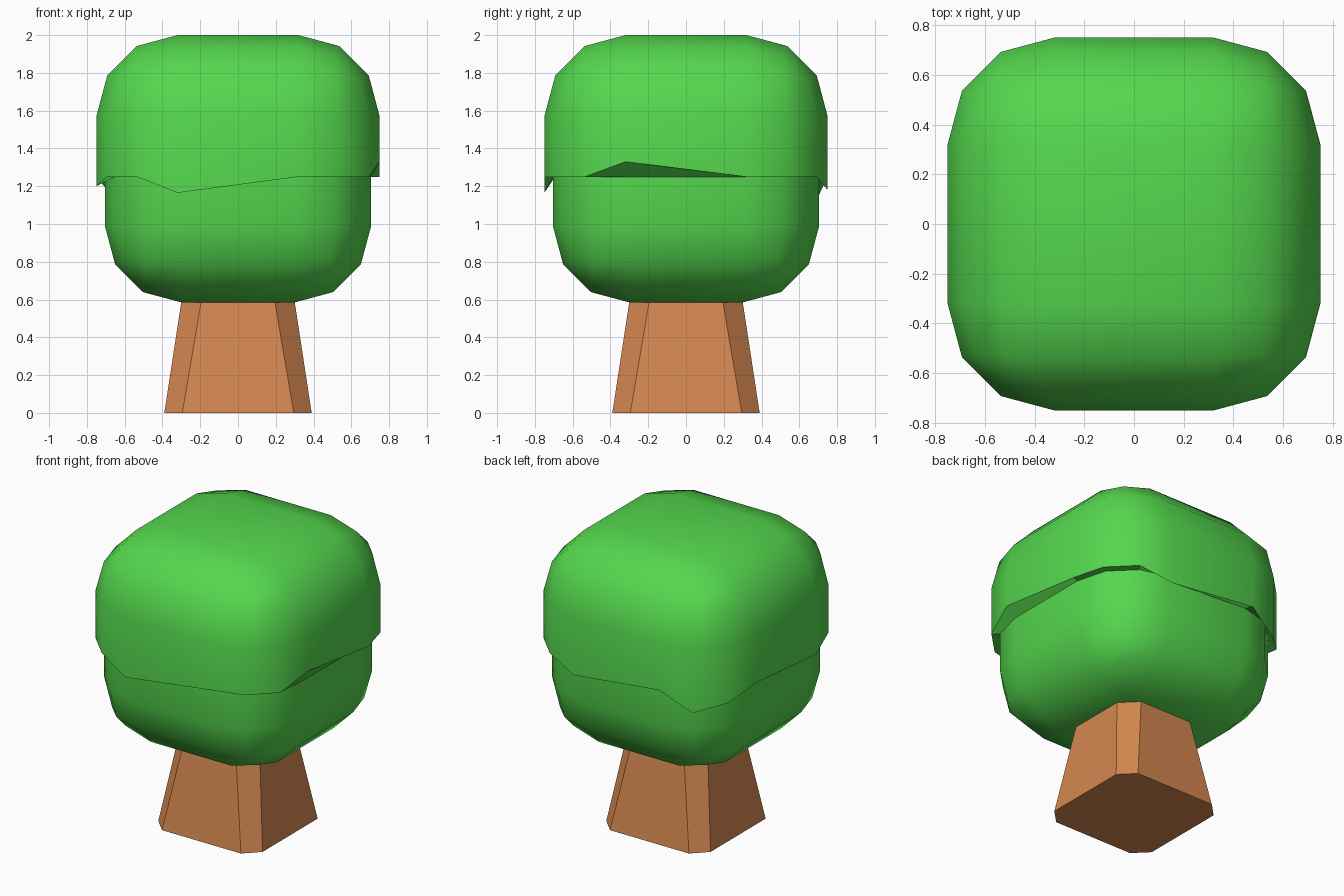
import bpy, bmesh, math
from mathutils import Vector

if "Cube" in bpy.data.objects:
    bpy.data.objects.remove(bpy.data.objects["Cube"])


def material(name, rgb):
    m = bpy.data.materials.new(name)
    m.diffuse_color = (*rgb, 1)
    m.use_nodes = True
    m.node_tree.nodes["Principled BSDF"].inputs["Base Color"].default_value = m.diffuse_color
    return m


def finish(bm, name, mat):
    bmesh.ops.recalc_face_normals(bm, faces=bm.faces)
    me = bpy.data.meshes.new(name)
    bm.to_mesh(me)
    bm.free()
    me.materials.append(mat)
    ob = bpy.data.objects.new(name, me)
    bpy.context.collection.objects.link(ob)
    return ob


def angle(v):
    return math.atan2(v.co.y, v.co.x)


def open_dome(bm, half, radius, tip, up):
    """Half of a rounded cube pointing up (+1) or down (-1); returns its rim loop by angle."""
    part = bmesh.new()
    bmesh.ops.create_cube(part, size=2 * half)
    bmesh.ops.bevel(part, geom=part.edges[:], offset=radius, segments=3,
                    profile=0.5, affect='EDGES')
    cut = -(half - radius)
    drop = [v for v in part.verts if v.co.z < cut - 0.01]
    bmesh.ops.delete(part, geom=drop, context='VERTS')
    new = {}
    for v in part.verts:
        new[v] = bm.verts.new((v.co.x, v.co.y, tip + up * (v.co.z - half)))
    for f in part.faces:
        bm.faces.new([new[v] for v in f.verts]).smooth = True
    rim = sorted((new[v] for v in new if abs(v.co.z - cut) < 0.01), key=angle)
    part.free()
    return rim


green = material("leaf green", (0.09, 0.68, 0.075))
brown = material("bark brown", (0.66, 0.245, 0.08))

# Foliage: upper cap with an uneven hem over a narrower lower block
bm = bmesh.new()
cap = open_dome(bm, 0.75, 0.43, 2.0, 1)
base = open_dome(bm, 0.705, 0.405, 0.585, -1)
hem = [(0.75, -0.32, 1.33), (-0.32, -0.75, 1.165), (-0.75, -0.32, 1.20),
       (-0.69, 0.535, 1.18), (-0.535, 0.69, 1.13), (0.32, 0.75, 1.18)]
for v in cap:
    v.co.z = 1.25
    for x, y, z in hem:
        if (v.co.xy - Vector((x, y))).length < 0.03:
            v.co.z = z
for v in base:
    v.co.z = 1.25
# ledge between the two rims
n = len(cap)
for i in range(n):
    j = (i + 1) % n
    f = bm.faces.new((cap[i], cap[j], base[j], base[i]))
    f.smooth = False
    for e in f.edges:
        e.smooth = False
finish(bm, "foliage", green)

# Trunk: tapered square with chamfered corners
bm = bmesh.new()
rings = []
for side, flat, z in ((0.39, 0.295, 0), (0.30, 0.195, 0.59)):
    pts = [(sx * a, sy * b) for sx in (1, -1) for sy in (1, -1)
           for a, b in ((side, flat), (flat, side))]
    rings.append(sorted((bm.verts.new((x, y, z)) for x, y in pts), key=angle))
low, top = rings
for i in range(8):
    j = (i + 1) % 8
    bm.faces.new((low[i], low[j], top[j], top[i]))
bm.faces.new(low[::-1])
bm.faces.new(top)
finish(bm, "trunk", brown)
